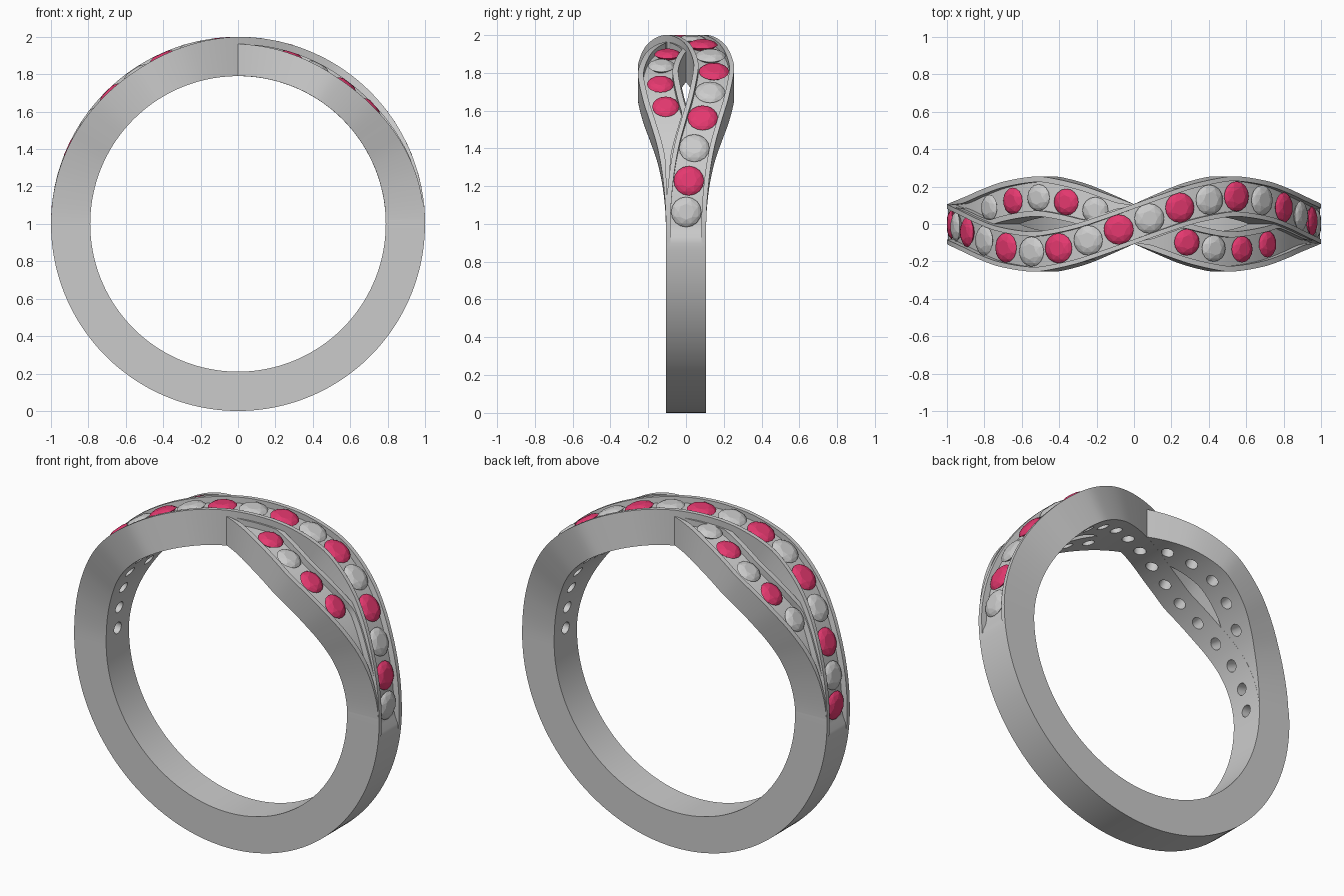
import bpy, bmesh
from math import sin, cos, pi, radians
from mathutils import Matrix, Vector

if "Cube" in bpy.data.objects:
    bpy.data.objects.remove(bpy.data.objects["Cube"])

W, RI = 0.107, 0.79          # half width of a strand, inner radius

# sideways sway of a strand against the angle from the top
SWAY = [(0, 0), (9, .055), (18, .105), (28, .14), (34, .148), (47, .12),
        (57, .08), (66, .043), (77, .014), (90, 0)]


def sway(deg):
    a = abs(deg)
    if a >= 90:
        return 0.0
    n = len(SWAY)
    i = next(k for k in range(n - 1) if a < SWAY[k + 1][0])
    (a0, y0), (a1, y1) = SWAY[i], SWAY[i + 1]

    def slope(k):
        if k == n - 1:
            return 0.0
        if k == 0:
            return y_ratio(0, 1)
        return y_ratio(k - 1, k + 1)

    def y_ratio(p, q):
        return (SWAY[q][1] - SWAY[p][1]) / (SWAY[q][0] - SWAY[p][0])
    h = a1 - a0
    u = (a - a0) / h
    y = (y0 * (1 + 2 * u) * (1 - u) ** 2 + y1 * u * u * (3 - 2 * u)
         + h * slope(i) * u * (1 - u) ** 2 - h * slope(i + 1) * u * u * (1 - u))
    return y if deg >= 0 else -y


def crown(y, top):
    return top - 0.3 * max(0, y * y - W * W)


def under_top(deg):           # outer radius of the lower strand
    u = min(1, max(0, (abs(deg) - 35) / 55))
    return 0.962 + 0.034 * u * u * (3 - 2 * u)


def section(deg, y0, y1, top, depth, rail, ri):
    rail = min(rail, (y1 - y0) * 0.35)
    ys = (y0, y1, y1, y1 - rail, y1 - rail, y0 + rail, y0 + rail, y0)
    a, b = crown(y0, top), crown(y1, top)
    rs = (ri, ri, b, b, b - depth, a - depth, a, a)
    t = radians(deg)
    return [Vector((r * sin(t), y, 1 + r * cos(t))) for y, r in zip(ys, rs)]


def new_object(name, bm):
    me = bpy.data.meshes.new(name)
    bm.to_mesh(me)
    bm.free()
    ob = bpy.data.objects.new(name, me)
    bpy.context.collection.objects.link(ob)
    return ob


def sweep(name, sections, closed, turn=0):
    bm = bmesh.new()
    loops = [[bm.verts.new(p) for p in s] for s in sections]
    pairs = list(zip(loops, loops[1:] + loops[:1]))
    for a, b in pairs if closed else pairs[:-1]:
        for i in range(8):
            j = (i + 1) % 8
            bm.faces.new((a[i], a[j], b[j], b[i]))
    if not closed:
        bm.faces.new(loops[0])
        bm.faces.new(loops[-1])
    bmesh.ops.remove_doubles(bm, verts=bm.verts, dist=1e-5)
    bmesh.ops.rotate(bm, verts=bm.verts, cent=(0, 0, 0),
                     matrix=Matrix.Rotation(turn, 3, 'Z'))
    bmesh.ops.recalc_face_normals(bm, faces=bm.faces)
    return new_object(name, bm)


# main band: full hoop whose upper half sways and carries a channel
main = []
for k in range(180):
    d = -180 + 2 * k
    y = sway(d)
    depth = 0.035 * min(1, max(0, (95 - abs(d)) / 4))
    main.append(section(d, y - W, y + W, 1.0, depth, 0.025, RI))
bands = [sweep("main_band", main, True)]

# lower strand: two halves that spring from beneath the crossing
half = []
for k in range(46):
    d = 2 * k
    y = sway(d)
    half.append(section(d, -y - W + .0006, min(-y + W, y - W + .02),
                        under_top(d), 0.035, 0.03, RI + .0006))
bands += [sweep("lower_strand_right", half, False),
          sweep("lower_strand_left", half, False, pi)]

# stone layout: angle, y, outer radius, stone radius, is red
stones = []
for i, d in enumerate((4.8, 14.5, 24.4, 34.2, 44.5, 55, 65.8, 76.5, 86.3)):
    y = sway(d)
    top = crown(y, 1.0)
    stones.append((d, y, top, .08, i % 2 == 1))
    stones.append((-d, -y, top, .08, i % 2 == 0))
for d, red in ((17.5, 1), (27, 0), (38, 1), (49, 1),
               (-12.7, 0), (-22.7, 1), (-33, 0), (-43.5, 1), (-54.5, 0)):
    y = -sway(d) * 0.95
    stones.append((d, y, crown(y, under_top(d)), .071, bool(red)))


def place(d, y, r):
    t = radians(d)
    return (Matrix.Translation((r * sin(t), y, 1 + r * cos(t)))
            @ Matrix.Rotation(t, 4, 'Y'))


def add_stone(bm, m, r):
    pts = [(0, 0, -.75 * r)]
    for n, rad, h, off in ((16, 1, 0, 0), (8, .83, .013, .5), (8, .52, .022, 0)):
        for k in range(n):
            a = 2 * pi * (k + off) / n
            pts.append((rad * r * cos(a), rad * r * sin(a), h))
    verts = [bm.verts.new(m @ Vector(p)) for p in pts]
    bmesh.ops.convex_hull(bm, input=verts)


# cut stones, faceted
gems = {True: bmesh.new(), False: bmesh.new()}
holes = bmesh.new()
for d, y, top, r, red in stones:
    add_stone(gems[red], place(d, y, top - .022), r)
    bmesh.ops.create_cone(holes, cap_ends=True, segments=20, radius1=.034,
                          radius2=.034, depth=.23, matrix=place(d, y, .861))
red_stones = new_object("red_stones", gems[True])
new_object("clear_stones", gems[False])
mat = bpy.data.materials.new("red_stone")
mat.diffuse_color = (0.78, 0.04, 0.16, 1)
mat.use_nodes = True
mat.node_tree.nodes["Principled BSDF"].inputs["Base Color"].default_value = mat.diffuse_color
red_stones.data.materials.append(mat)

# drilled holes behind the stones
cutter = new_object("hole_cutter", holes)
cutter.hide_render = True
for ob in bands:
    bpy.ops.object.select_all(action='DESELECT')
    ob.select_set(True)
    bpy.context.view_layer.objects.active = ob
    mod = ob.modifiers.new("holes", 'BOOLEAN')
    mod.operation, mod.solver, mod.object = 'DIFFERENCE', 'EXACT', cutter
    bpy.ops.object.modifier_apply(modifier=mod.name)
    bpy.ops.object.shade_smooth_by_angle(angle=radians(30))
bpy.data.objects.remove(cutter)
